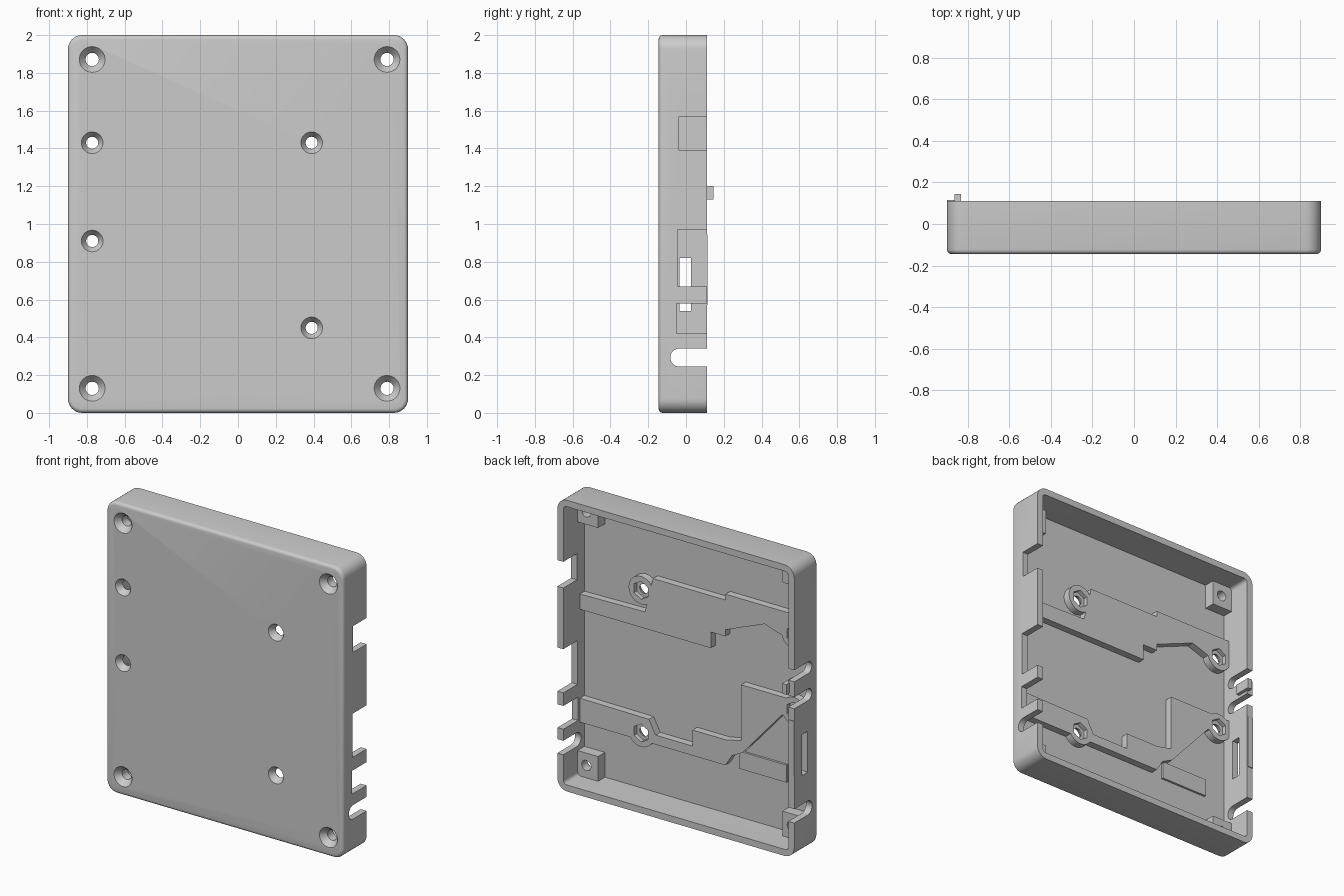
import bpy, bmesh, math
from mathutils import Matrix

cube = bpy.data.objects.get("Cube")
if cube:
    bpy.data.objects.remove(cube, do_unlink=True)

grey = bpy.data.materials.new("plain grey plastic")
grey.use_nodes = True
COLOUR = (0.6, 0.6, 0.6, 1)
grey.diffuse_color = COLOUR
grey.node_tree.nodes["Principled BSDF"].inputs["Base Color"].default_value = COLOUR

FRONT, FLOOR, DECK, RIM = -0.145, -0.12, -0.07, 0.11
BASE = FLOOR - 0.01


def finish(name, bm):
    bmesh.ops.recalc_face_normals(bm, faces=bm.faces)
    mesh = bpy.data.meshes.new(name)
    bm.to_mesh(mesh)
    bm.free()
    mesh.materials.append(grey)
    ob = bpy.data.objects.new(name, mesh)
    bpy.context.collection.objects.link(ob)
    return ob


def prism(name, outline, y0, y1, corner=0, edge=0):
    """Extrude an (x, z) outline along y, with optional rounding."""
    bm = bmesh.new()
    face = bm.faces.new([bm.verts.new((x, y0, z)) for x, z in outline])
    out = bmesh.ops.extrude_face_region(bm, geom=[face], use_keep_orig=True)
    for v in out["geom"]:
        if isinstance(v, bmesh.types.BMVert):
            v.co.y = y1
    bmesh.ops.recalc_face_normals(bm, faces=bm.faces)
    if corner:
        sides = [e for e in bm.edges if abs(e.verts[0].co.y - e.verts[1].co.y) > 0.001]
        bmesh.ops.bevel(bm, geom=sides, offset=corner, segments=8, profile=0.5, affect="EDGES")
    if edge:
        front = [e for e in bm.edges if all(abs(v.co.y - y0) < 1e-5 for v in e.verts)]
        bmesh.ops.bevel(bm, geom=front, offset=edge, segments=4, profile=0.5, affect="EDGES")
    return finish(name, bm)


def rect(x0, x1, z0, z1):
    return [(x0, z0), (x1, z0), (x1, z1), (x0, z1)]


def box(name, x0, x1, y0, y1, z0, z1):
    return prism(name, rect(x0, x1, z0, z1), y0, y1)


def round_bar(name, x, z, y0, y1, r0, r1, sides=32):
    """Cylinder, cone or hexagonal bar along y."""
    bm = bmesh.new()
    bmesh.ops.create_cone(bm, cap_ends=True, segments=sides, radius1=r0, radius2=r1, depth=y1 - y0,
                          matrix=Matrix.Translation((x, (y0 + y1) / 2, z)) @ Matrix.Rotation(-math.pi / 2, 4, "X"))
    return finish(name, bm)


def combine(target, other, operation):
    other.hide_render = True
    mod = target.modifiers.new("combine", "BOOLEAN")
    mod.operation = operation
    mod.solver = "EXACT"
    mod.object = other
    bpy.context.view_layer.objects.active = target
    bpy.ops.object.modifier_apply(modifier=mod.name)
    bpy.data.objects.remove(other, do_unlink=True)


# Hollow tray with rounded outside
case = prism("case_shell", rect(-0.9, 0.9, 0, 2), FRONT, RIM, corner=0.075, edge=0.022)
combine(case, prism("cavity", rect(-0.855, 0.855, 0.045, 1.955), FLOOR, 0.3, corner=0.025), "DIFFERENCE")

# Raised board supports on the floor
upper = [(0.87, 1.175), (0.87, 1.28), (0.36, 1.29), (0.3, 1.535), (-0.25, 1.535), (-0.25, 1.575),
         (-0.87, 1.575), (-0.87, 1.4), (-0.7, 1.4), (-0.55, 1.45), (-0.25, 1.33), (-0.25, 1.285),
         (-0.14, 1.285), (-0.14, 1.175)]
lower = [(0.87, 0.4), (0.87, 0.565), (0.33, 0.56), (0.28, 0.465), (0, 0.465), (0, 0.575), (-0.25, 0.575),
         (-0.37, 0.6), (-0.37, 0.985), (-0.87, 0.985), (-0.87, 0.86), (-0.68, 0.86), (-0.38, 0.52),
         (-0.3, 0.48), (-0.25, 0.4)]
for name, outline in (("upper_support", upper), ("lower_support", lower)):
    combine(case, prism(name, outline, BASE, DECK), "UNION")
combine(case, box("low_pad", -0.69, -0.33, BASE, -0.105, 0.385, 0.505), "UNION")

# Bosses and corner posts
board_holes = [(-0.772, 1.43), (-0.772, 0.91), (0.39, 1.43), (0.39, 0.45)]
corner_holes = [(x, z) for x in (-0.772, 0.789) for z in (0.13, 1.871)]
for x, z in board_holes:
    combine(case, round_bar("boss", x, z, BASE, DECK, 0.095, 0.095), "UNION")
for x, z in corner_holes:
    xs = sorted((math.copysign(0.87, x), math.copysign(0.7, x)))
    zs = (0.03, 0.215) if z < 1 else (1.785, 1.97)
    combine(case, box("corner_post", *xs, BASE, -0.045, *zs), "UNION")

# Countersunk screw holes and hexagonal nut pockets
for holes, head, bore in ((board_holes, 0.058, 0.032), (corner_holes, 0.069, 0.035)):
    for x, z in holes:
        combine(case, round_bar("bore", x, z, -0.3, 0.3, bore, bore), "DIFFERENCE")
        combine(case, round_bar("countersink", x, z, FRONT - 0.001, FRONT + 0.04, head, bore), "DIFFERENCE")
for x, z in board_holes:
    combine(case, round_bar("nut_pocket", x, z, -0.1, 0.0, 0.062, 0.062, 6), "DIFFERENCE")

# Connector notches in the left wall
for bottom, z0, z1 in ((-0.037, 1.39, 1.57), (-0.045, 0.67, 0.97), (-0.05, 0.42, 0.58)):
    combine(case, box("notch", 0.845, 1, bottom, 0.3, z0, z1), "DIFFERENCE")

# Raised lip, then window in the right wall
combine(case, box("lip", -0.9, -0.86, 0.05, 0.115, 0.57, 0.945), "UNION")
combine(case, box("window", -1, -0.84, -0.035, 0.027, 0.54, 0.82), "DIFFERENCE")


# Round-ended slots open at the rim
def slot(x, z, radius, bottom):
    steps = 12
    arc = [(bottom + radius - radius * math.cos(a), z + radius * math.sin(a))
           for a in (math.pi * (i / steps - 0.5) for i in range(steps + 1))]
    bm = bmesh.new()
    profile = [(0.3, z - radius)] + arc + [(0.3, z + radius)]
    ends = [[bm.verts.new((x + dx, y, h)) for y, h in profile] for dx in (-0.06, 0.06)]
    for ring in ends:
        bm.faces.new(ring)
    for i in range(len(profile)):
        j = (i + 1) % len(profile)
        bm.faces.new((ends[0][i], ends[0][j], ends[1][j], ends[1][i]))
    combine(case, finish("slot", bm), "DIFFERENCE")


for side in (-0.89, 0.89):
    slot(side, 0.293, 0.048, -0.083)
for z in (1.07, 1.255):
    slot(-0.89, z, 0.04, -0.08)

# Snap tab between the two clip slots
combine(case, box("snap_tab", -0.865, -0.832, 0.03, 0.145, 1.13, 1.2), "UNION")

bpy.ops.object.select_all(action="DESELECT")
case.select_set(True)
bpy.context.view_layer.objects.active = case
bpy.ops.object.shade_smooth_by_angle(angle=math.radians(28))
